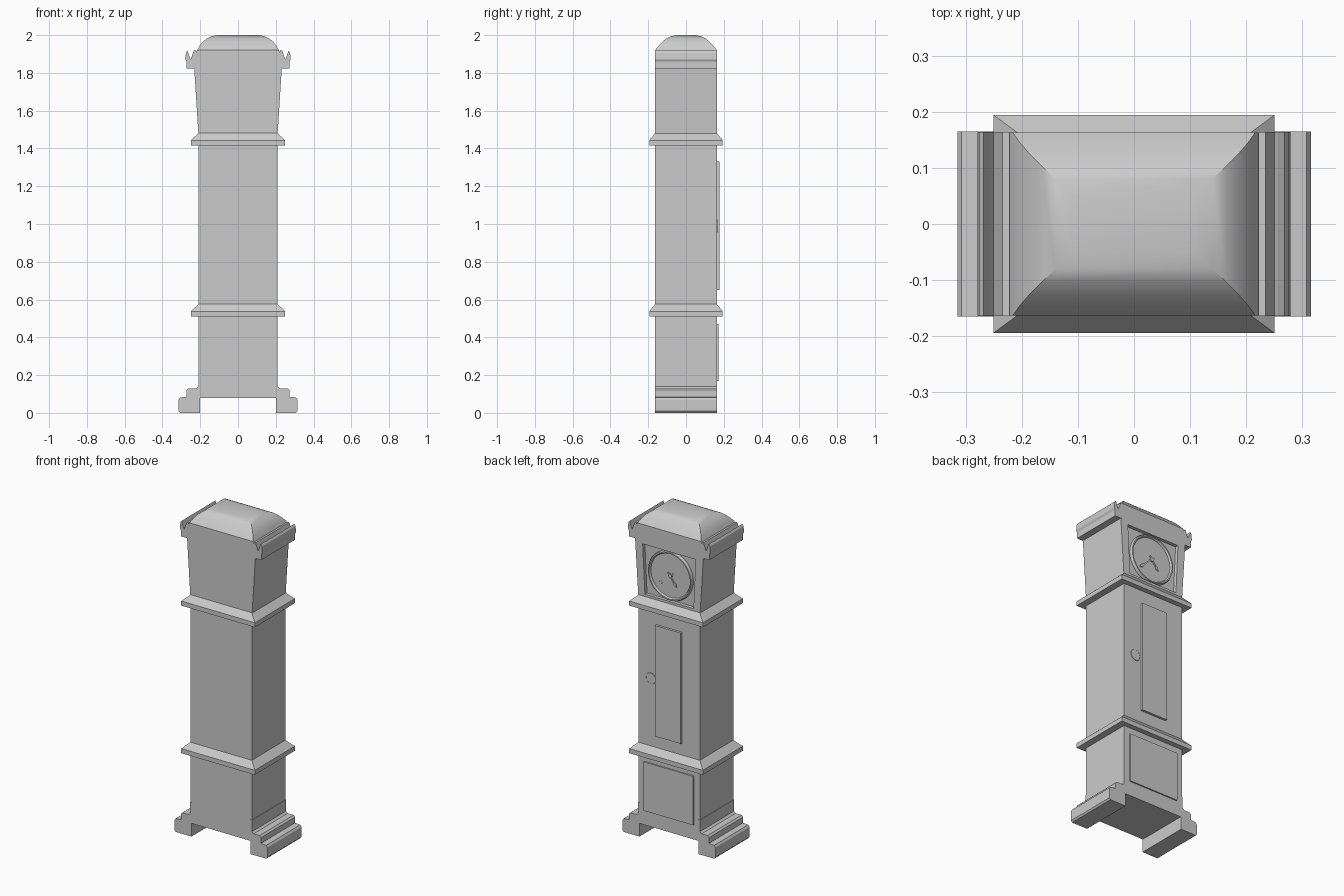
import bpy, bmesh
from math import radians, pi, cos, sin
from mathutils import Matrix, Vector

if "Cube" in bpy.data.objects:
    bpy.data.objects.remove(bpy.data.objects["Cube"])


def finish(name, bm, smooth=None):
    bmesh.ops.recalc_face_normals(bm, faces=bm.faces)
    me = bpy.data.meshes.new(name)
    bm.to_mesh(me)
    bm.free()
    ob = bpy.data.objects.new(name, me)
    bpy.context.collection.objects.link(ob)
    if smooth:
        bpy.ops.object.select_all(action='DESELECT')
        ob.select_set(True)
        bpy.context.view_layer.objects.active = ob
        bpy.ops.object.shade_smooth_by_angle(angle=radians(smooth))
    return ob


def skin(bm, loops):
    """Bridge equal-length point loops and cap both ends."""
    rows = [[bm.verts.new(p) for p in loop] for loop in loops]
    n = len(rows[0])
    for a, b in zip(rows, rows[1:]):
        for i in range(n):
            j = (i + 1) % n
            bm.faces.new((a[i], a[j], b[j], b[i]))
    bm.faces.new(rows[0])
    bm.faces.new(rows[-1])


def stack(name, rings, smooth=None):
    """Rectangular sections given as (half width, half depth, height)."""
    bm = bmesh.new()
    skin(bm, [[(sx * x, sy * y, z) for sx, sy in ((-1, -1), (1, -1), (1, 1), (-1, 1))]
              for x, y, z in rings])
    return finish(name, bm, smooth)


def prism(name, profile, y0, y1, smooth=None):
    """Extrude an x-z profile along y."""
    bm = bmesh.new()
    skin(bm, [[(x, y, z) for x, z in profile] for y in (y0, y1)])
    return finish(name, bm, smooth)


def rect(hx, z0, z1):
    return [(-hx, z0), (hx, z0), (hx, z1), (-hx, z1)]


def ring(name, x, y, z, profile, n=48):
    """Closed (radius, y offset) section revolved about the y axis."""
    bm = bmesh.new()
    rows = [[bm.verts.new((x + r * cos(2 * pi * i / n), y + d, z + r * sin(2 * pi * i / n)))
             for r, d in profile] for i in range(n)]
    m = len(profile)
    for i in range(n):
        a, b = rows[i], rows[(i + 1) % n]
        for k in range(m):
            bm.faces.new((a[k], a[(k + 1) % m], b[(k + 1) % m], b[k]))
    return finish(name, bm, 40)


def disc(name, x, y, z, r, depth, n=48):
    bm = bmesh.new()
    m = Matrix.Translation((x, y, z)) @ Matrix.Rotation(pi / 2, 4, 'X')
    bmesh.ops.create_cone(bm, cap_ends=True, segments=n, radius1=r, radius2=r, depth=depth, matrix=m)
    return finish(name, bm, 40)


# Case trunk and the two mouldings
stack("trunk", [(.208, .163, .08), (.208, .163, 1.45)])
for name, z in (("lower_moulding", .51), ("upper_moulding", 1.415)):
    stack(name, [(.208, .163, z), (.25, .194, z), (.25, .194, z + .028),
                 (.208, .163, z + .066)])

# Flared hood with a recess for the dial
hood = stack("hood", [(.208, .163, 1.45), (.232, .163, 1.83)])
cutter = prism("dial_recess_cutter", [(-.165, 1.495), (.165, 1.495), (.18, 1.80), (-.18, 1.80)], .142, .25)
cutter.hide_render = True
cutter.hide_set(True)
mod = hood.modifiers.new("recess", 'BOOLEAN')
mod.operation = 'DIFFERENCE'
mod.solver = 'EXACT'
mod.object = cutter

# Domed roof
stack("roof", [(.232, .163, 1.825), (.234, .163, 1.86), (.228, .163, 1.895), (.216, .163, 1.92),
               (.204, .146, 1.942), (.187, .126, 1.964), (.165, .104, 1.982),
               (.14, .08, 1.994), (.11, .05, 2.0)], 32)

# Mirrored feet and roof-side scrolls
foot = [(.2, 0), (.307, 0), (.315, .01), (.315, .07), (.307, .082), (.272, .085),
        (.272, .12), (.262, .13), (.222, .13), (.21, .14), (.21, .21), (.2, .21)]
ear = [(.222, 1.822), (.273, 1.822), (.273, 1.86), (.279, 1.872), (.276, 1.905),
       (.268, 1.918), (.257, 1.885), (.25, 1.872), (.234, 1.918), (.222, 1.918)]
for side, s in (("left", -1), ("right", 1)):
    prism(side + "_foot", [(s * x, z) for x, z in foot], -.165, .165)
    prism(side + "_scroll", [(s * x, z) for x, z in ear], -.164, .164)

# Raised panels and the door pull
prism("door_panel", rect(.088, .65, 1.33), .155, .177)
prism("base_panel", rect(.168, .17, .47), .155, .171)
disc("door_pull", .125, .162, .99, .031, .006, 32)
ring("door_pull_rim", .125, .163, .99, [(.029, -.003), (.029, .003), (.034, .003), (.036, -.003)], 32)

# Dial and bezel
ZC = 1.648
disc("dial", 0, .144, ZC, .142, .008)
ring("dial_bezel", 0, .142, ZC, [(.134, 0), (.134, .01), (.139, .018), (.146, .018), (.15, .01), (.15, 0)])
disc("hand_hub", 0, .151, ZC, .012, .012, 16)


# Tapered hands pointing away from the hub
def hand(name, tip, y):
    d = Vector(tip)
    u = d.normalized()
    n = Vector((-u.y, u.x))
    pts = [-.025 * u + .005 * n, .6 * d + .004 * n, .75 * d + .009 * n, d,
           .75 * d - .009 * n, .6 * d - .004 * n, -.025 * u - .005 * n]
    prism(name, [(p.x, ZC + p.y) for p in pts], y, y + .004)


hand("minute_hand", (.09, -.08), .150)
hand("hour_hand", (-.045, -.06), .153)
